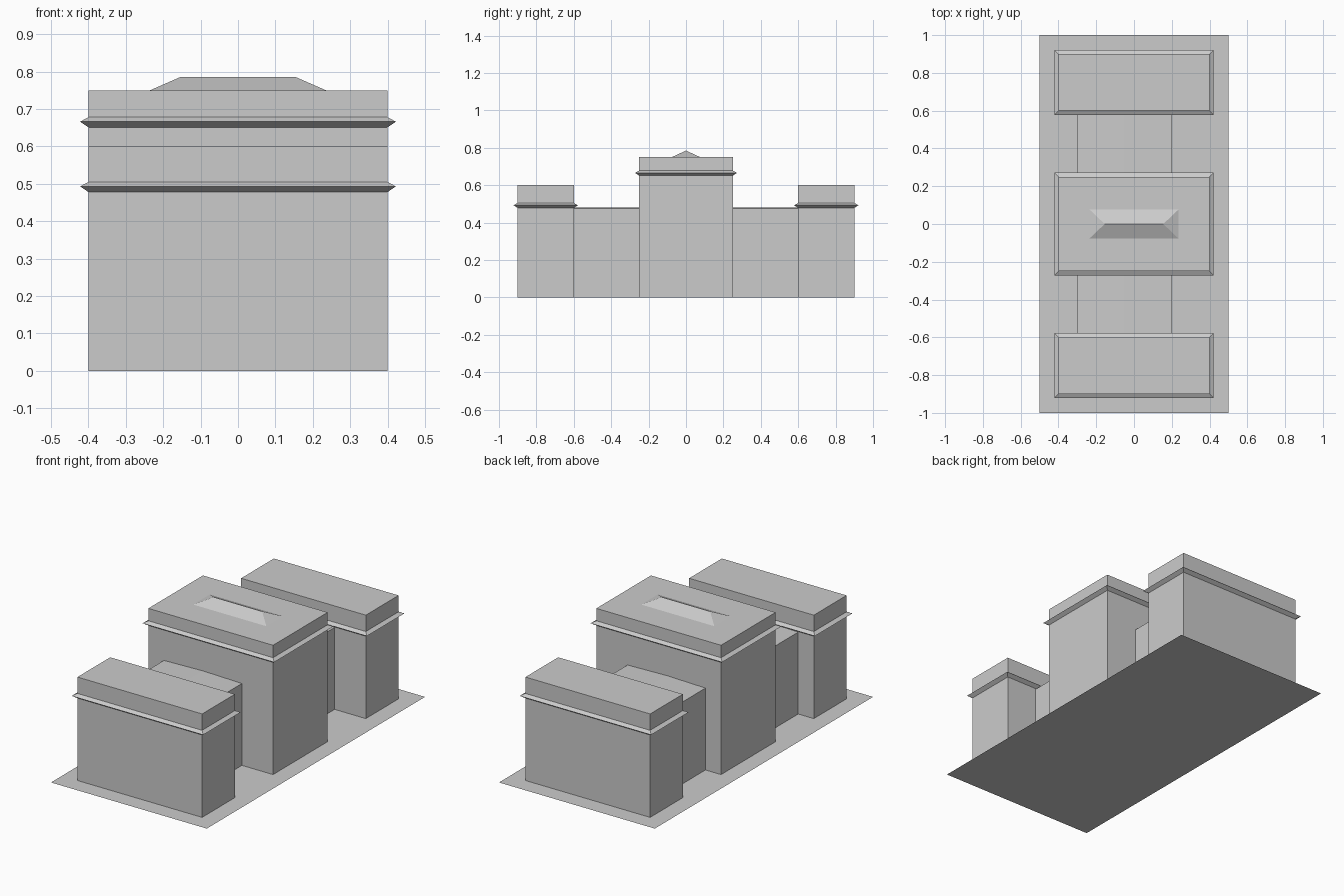
import bpy
import bmesh

cube = bpy.data.objects.get("Cube")
if cube:
    bpy.data.objects.remove(cube, do_unlink=True)

# One pale stone colour for the whole model
stone = bpy.data.materials.new("pale_grey_stone")
stone.use_nodes = True
colour = (0.6, 0.6, 0.6, 1.0)
stone.diffuse_color = colour
stone.node_tree.nodes["Principled BSDF"].inputs["Base Color"].default_value = colour


def loft(name, centre, rings):
    """Stack rectangles (z, half width, half depth); zero sizes collapse to a ridge."""
    bm = bmesh.new()
    loops = []
    for z, hx, hy in rings:
        loops.append([bm.verts.new((sx * hx, sy * hy, z))
                      for sx, sy in ((-1, -1), (1, -1), (1, 1), (-1, 1))])
    for low, high in zip(loops, loops[1:]):
        for i in range(4):
            j = (i + 1) % 4
            bm.faces.new((low[i], low[j], high[j], high[i]))
    if rings[-1][1] and rings[-1][2]:
        bm.faces.new(loops[-1])
    bmesh.ops.remove_doubles(bm, verts=bm.verts, dist=1e-5)
    mesh = bpy.data.meshes.new(name)
    bm.to_mesh(mesh)
    bm.free()
    mesh.materials.append(stone)
    obj = bpy.data.objects.new(name, mesh)
    obj.location = (*centre, 0)
    bpy.context.collection.objects.link(obj)
    return obj


def block(name, y, half_depth, height, cornice_z):
    """Flat-roofed block wrapped by a pointed cornice, with a parapet above."""
    hx, lip = 0.4, 0.022
    loft(name, (0, y), [
        (0, hx, half_depth),
        (cornice_z, hx, half_depth),
        (cornice_z + 0.015, hx + lip, half_depth + lip),
        (cornice_z + 0.027, hx, half_depth),
        (height, hx, half_depth)])


# Ground slab
loft("ground_plate", (0, 0), [(0, 0.5, 1.0)])

# Tall middle block with its hipped skylight
block("central_block", 0, 0.25, 0.75, 0.651)
loft("roof_skylight", (0, 0), [(0.75, 0.235, 0.076), (0.785, 0.155, 0)])

# End wings and the shallow-gabled links between the blocks
for side, label in ((-1, "front"), (1, "back")):
    block(label + "_wing", side * 0.75, 0.15, 0.6, 0.478)
    loft(label + "_link", (-0.05, side * 0.425),
         [(0, 0.25, 0.175), (0.475, 0.25, 0.175), (0.481, 0, 0.175)])
